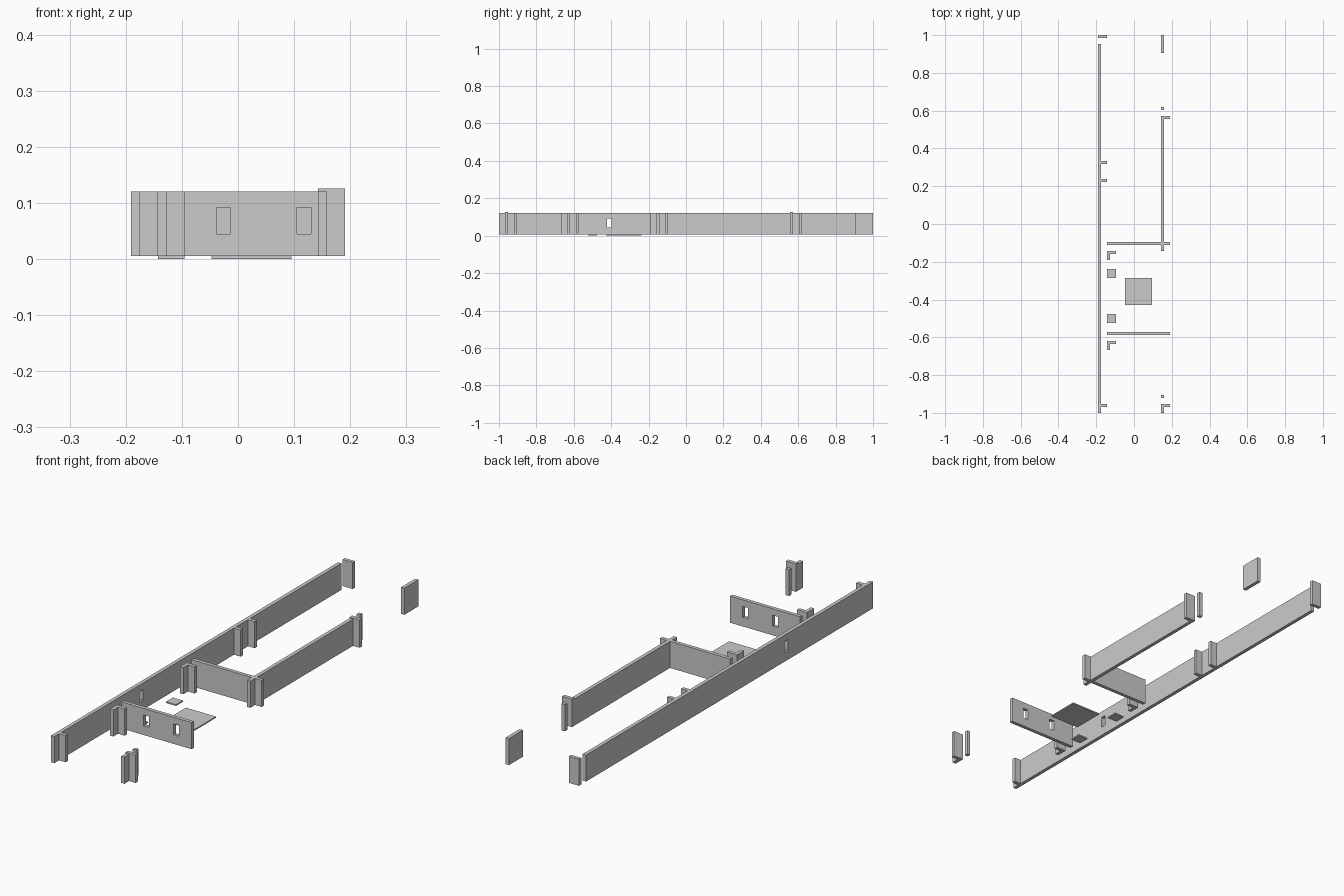
import bpy, bmesh

if "Cube" in bpy.data.objects:
    bpy.data.objects.remove(bpy.data.objects["Cube"])

U = 1 / 63                    # plan grid: one wall thickness
Z0, Z1, ZT = 0.0055, 0.12, 0.1255
SILL, HEAD = 0.045, 0.092     # window heights


def add_box(bm, x0, x1, y0, y1, z0, z1):
    c = [bm.verts.new((x, y, z)) for z in (z0, z1)
         for x, y in ((x0, y0), (x1, y0), (x1, y1), (x0, y1))]
    for f in ((3, 2, 1, 0), (4, 5, 6, 7), (0, 1, 5, 4),
              (1, 2, 6, 5), (2, 3, 7, 6), (3, 0, 4, 7)):
        bm.faces.new([c[i] for i in f])


def finish(name, bm):
    me = bpy.data.meshes.new(name)
    bm.to_mesh(me)
    bm.free()
    ob = bpy.data.objects.new(name, me)
    bpy.context.collection.objects.link(ob)
    return ob


def box(name, x0, x1, y0, y1, z0=Z0, z1=Z1):
    """Box with its plan given in grid units."""
    bm = bmesh.new()
    add_box(bm, x0 * U, x1 * U, y0 * U, y1 * U, z0, z1)
    return finish(name, bm)


def prism(name, outline, z0=Z0, z1=Z1):
    """Extrude a counter-clockwise plan outline given in grid units."""
    bm = bmesh.new()
    face = bm.faces.new([bm.verts.new((x * U, y * U, z0)) for x, y in outline])
    top = bmesh.ops.extrude_face_region(bm, geom=[face])["geom"]
    bmesh.ops.translate(bm, vec=(0, 0, z1 - z0),
                        verts=[v for v in top if isinstance(v, bmesh.types.BMVert)])
    bmesh.ops.recalc_face_normals(bm, faces=bm.faces)
    return finish(name, bm)


def corner(name, x, y):
    """L-shaped corner post, outer corner at top left."""
    return prism(name, [(x, y - 3), (x + 1, y - 3), (x + 1, y - 1),
                        (x + 3, y - 1), (x + 3, y), (x, y)])


def cut(ob, holes):
    """Cut window openings, boxes in model units."""
    bm = bmesh.new()
    for h in holes:
        add_box(bm, *h)
    cutter = finish(ob.name + "_cutter", bm)
    cutter.hide_render = True
    cutter.hide_viewport = True
    cutter.display_type = 'WIRE'
    mod = ob.modifiers.new("windows", 'BOOLEAN')
    mod.object = cutter
    mod.operation = 'DIFFERENCE'
    mod.solver = 'EXACT'
    bpy.context.view_layer.update()
    dg = bpy.context.evaluated_depsgraph_get()
    me = bpy.data.meshes.new_from_object(ob.evaluated_get(dg))
    ob.modifiers.clear()
    ob.data = me
    bpy.data.objects.remove(cutter)


# Long left wall with one window, stub piers and end returns
left = box("left_wall", -12, -11, -63, 60)
cut(left, [(-13 * U, -10 * U, -0.422, -0.397, SILL, HEAD)])
for i, y in enumerate((-61, 14, 20)):
    box(f"left_pier_{i + 1}", -11, -9, y, y + 1)
box("left_back_return", -12, -9, 62, 63)

# Right wall and its separate pieces
box("right_wall", 9, 10, -9, 36)
box("right_back_wall", 9, 10, 57, 63)
box("right_front_wall", 9, 10, -63, -60)
box("right_wall_cap", 9, 12, 35, 36, Z0, ZT)
box("right_front_cap", 9, 12, -61, -60, Z0, ZT)
box("door_post_back", 9, 10, 38, 39)
box("door_post_front", 9, 10, -58, -57)

# Cross walls, the front one with two windows
box("middle_cross_wall", -9, 12, -7, -6)
front = box("front_cross_wall", -9, 12, -37, -36)
cut(front, [(x, x + 0.025, -38 * U, -35 * U, SILL, HEAD) for x in (-0.038, 0.105)])

# Corner posts beside the passage
corner("middle_corner_post", -9, -9)
corner("front_corner_post", -9, -39)

# Thin floor slabs
box("large_floor_slab", -3, 6, -27, -18, 0, Z0)
for i, y in enumerate((-33, -18)):
    box(f"small_floor_slab_{i + 1}", -9, -6, y, y + 3, 0, Z0)
